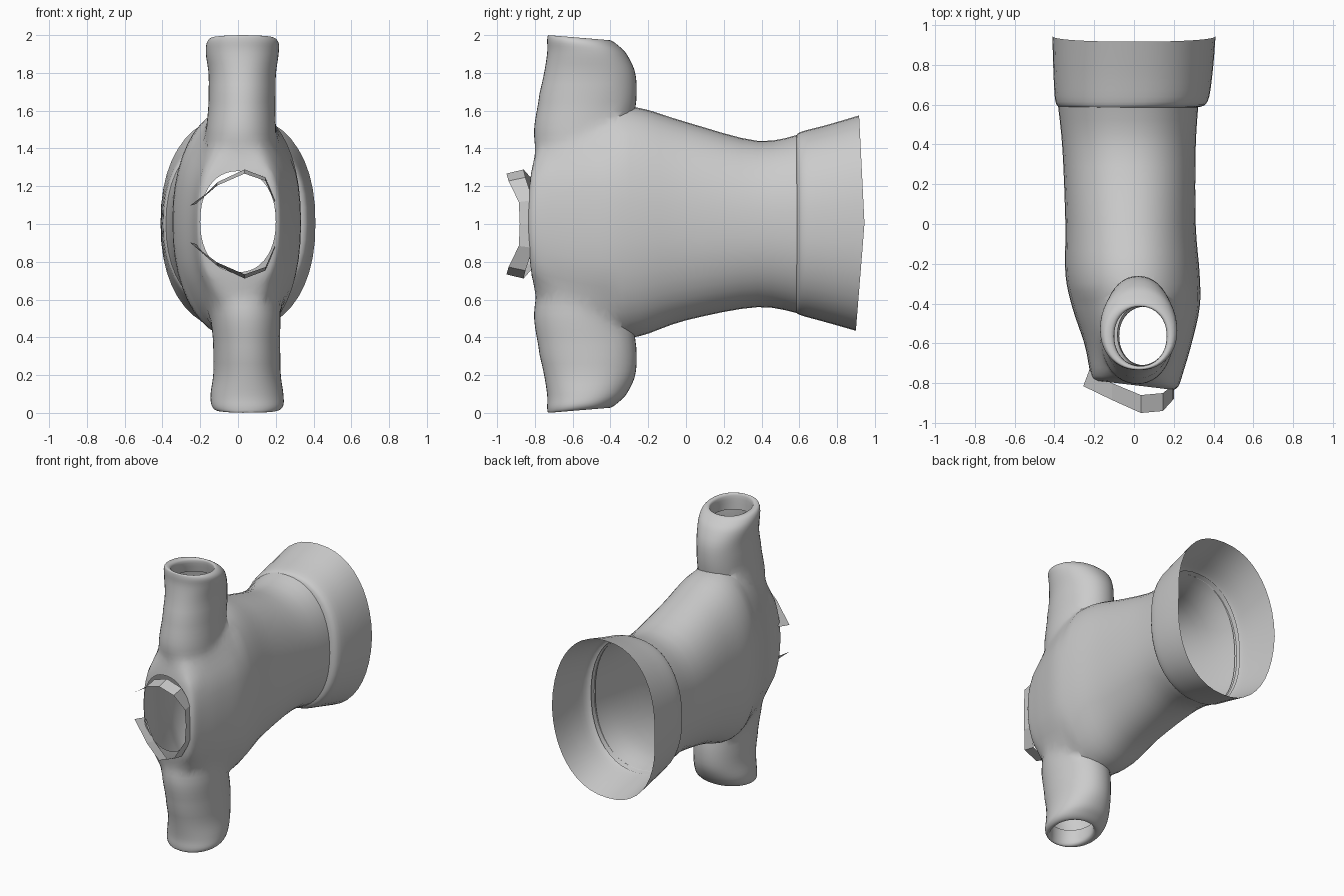
import bpy, bmesh, math

if "Cube" in bpy.data.objects:
    bpy.data.objects.remove(bpy.data.objects["Cube"])

SEG = 44


def spline(rows, steps):
    """Catmull-Rom interpolation between section rows."""
    out = []
    for i in range(len(rows) - 1):
        p0, p1 = rows[max(i - 1, 0)], rows[i]
        p2, p3 = rows[i + 1], rows[min(i + 2, len(rows) - 1)]
        for s in range(steps):
            t = s / steps
            out.append([0.5 * (2 * b + (c - a) * t + (2 * a - 5 * b + 4 * c - d) * t * t
                               + (3 * b - a - 3 * c + d) * t ** 3)
                        for a, b, c, d in zip(p0, p1, p2, p3)])
    out.append(list(rows[-1]))
    return out


def tube(name, rows, axis, power=2.0, steps=4, caps=True, shape=None):
    """Loft oval sections: (position, x0, x1, v0, v1, tilt), along 'y' or 'z'."""
    bm = bmesh.new()
    rings = []
    for pos, x0, x1, v0, v1, tilt in spline(rows, steps):
        ring = []
        for k in range(SEG):
            a = 2 * math.pi * k / SEG
            c, s = math.cos(a), math.sin(a)
            cx = math.copysign(abs(c) ** (2 / power), c)
            sv = math.copysign(abs(s) ** (2 / power), s)
            x = (x0 + x1) / 2 + cx * (x1 - x0) / 2
            v = (v0 + v1) / 2 + sv * (v1 - v0) / 2
            if axis == 'y':
                co = (x, pos + tilt * x, v)
            else:
                co = (x, v, pos + tilt * (v + 0.56))
            ring.append(bm.verts.new(shape(co) if shape else co))
        rings.append(ring)
    for r, q in zip(rings, rings[1:]):
        for k in range(SEG):
            j = (k + 1) % SEG
            bm.faces.new((r[k], r[j], q[j], q[k]))
    if caps:
        bm.faces.new(rings[0])
        bm.faces.new(rings[-1])
    return finish(name, bm)


def finish(name, bm):
    bmesh.ops.recalc_face_normals(bm, faces=bm.faces)
    me = bpy.data.meshes.new(name)
    bm.to_mesh(me)
    bm.free()
    ob = bpy.data.objects.new(name, me)
    bpy.context.collection.objects.link(ob)
    return ob


def smooth(ob, angle=40):
    bpy.ops.object.select_all(action='DESELECT')
    ob.select_set(True)
    bpy.context.view_layer.objects.active = ob
    bpy.ops.object.shade_smooth_by_angle(angle=math.radians(angle))


# garment body, from the waist to the neck opening
body = tube("garment_body", [
    (0.62, -.385, .325, .52, 1.48, 0), (0.38, -.36, .31, .56, 1.44, 0),
    (0.0, -.345, .31, .49, 1.54, 0), (-.25, -.345, .33, .405, 1.615, 0),
    (-.42, -.31, .33, .40, 1.61, 0), (-.60, -.25, .29, .45, 1.55, 0),
    (-.73, -.225, .25, .52, 1.48, -.03), (-.79, -.215, .225, .61, 1.40, -.10),
    (-.81, -.20, .20, .745, 1.28, -.12)], 'y', power=2.2)

# sleeves with cuffs rolled inward, mirrored about z = 1
sleeve_rows = [
    (1.27, -.06, .12, -.68, -.45, 0), (1.43, -.17, .20, -.81, -.33, 0),
    (1.60, -.16, .20, -.795, -.27, 0), (1.78, -.155, .20, -.755, -.265, 0),
    (1.90, -.17, .215, -.735, -.31, -.03), (1.96, -.165, .215, -.735, -.36, -.07),
    (1.985, -.14, .19, -.73, -.40, -.08), (1.97, -.10, .165, -.715, -.415, -.08),
    (1.88, -.11, .17, -.71, -.40, -.03)]
sleeves = []
for side, dx in ((1, 0.0), (-1, 0.025)):
    rows = [(1 + side * (p - 1), a + dx, b + dx, c, d, side * t)
            for p, a, b, c, d, t in sleeve_rows]
    sleeves.append(tube("sleeve", rows, 'z', power=2.1))

# join sleeves to the body as one skin
bpy.context.view_layer.objects.active = body
for s in sleeves:
    mod = body.modifiers.new("join", 'BOOLEAN')
    mod.operation = 'UNION'
    mod.solver = 'EXACT'
    mod.object = s
    bpy.ops.object.modifier_apply(modifier=mod.name)
    bpy.data.objects.remove(s)

# open the waist, neck and cuffs, then soften the shoulder seams
bm = bmesh.new()
bm.from_mesh(body.data)
caps = [f for f in bm.faces if len(f.verts) > 30]
bmesh.ops.delete(bm, geom=caps, context='FACES')
bmesh.ops.remove_doubles(bm, verts=bm.verts, dist=0.004)
seam = [v for v in bm.verts if v.co.y < -0.36 and 0.28 < abs(v.co.z - 1) < 0.66
        and not v.is_boundary]
for _ in range(8):
    bmesh.ops.smooth_vert(bm, verts=seam, factor=0.5,
                          use_axis_x=True, use_axis_y=True, use_axis_z=True)
bm.to_mesh(body.data)
bm.free()
smooth(body, 50)


# flared hem band, its rim dipping at top and bottom
def rim(co):
    x, y, z = co
    k = max(0, (y - 0.6) / 0.33)
    return (x, y - k * (0.035 * abs(z - 1) / 0.56 + 0.015 * (1 - z)), z)


hem = tube("hem_band", [
    (0.585, -.37, .315, .53, 1.47, 0), (0.615, -.395, .37, .515, 1.49, 0),
    (0.76, -.405, .395, .48, 1.525, 0), (0.945, -.41, .41, .435, 1.575, 0)],
    'y', power=2.25, caps=False, shape=rim)
smooth(hem)

# faceted collar strip, open on one side: (x, z, outer y, inner y)
half = [(.20, 1.00, -.88, -.80), (.195, 1.12, -.885, -.81), (.145, 1.235, -.94, -.85),
        (.035, 1.275, -.95, -.86), (-.11, 1.21, -.885, -.80), (-.225, 1.10, -.815, -.735)]
pts = [(x, 2 - z, a, b) for x, z, a, b in reversed(half[1:])] + half
bm = bmesh.new()
prev = None
for x, z, ya, yb in pts:
    pair = (bm.verts.new((x - (0.03 if x < -.2 else 0), ya, 1 + (z - 1) * 0.97)),
            bm.verts.new((x, yb, 1 + (z - 1) * 1.05)))
    if prev:
        bm.faces.new((prev[0], pair[0], pair[1], prev[1]))
    prev = pair
finish("collar_strip", bm)
